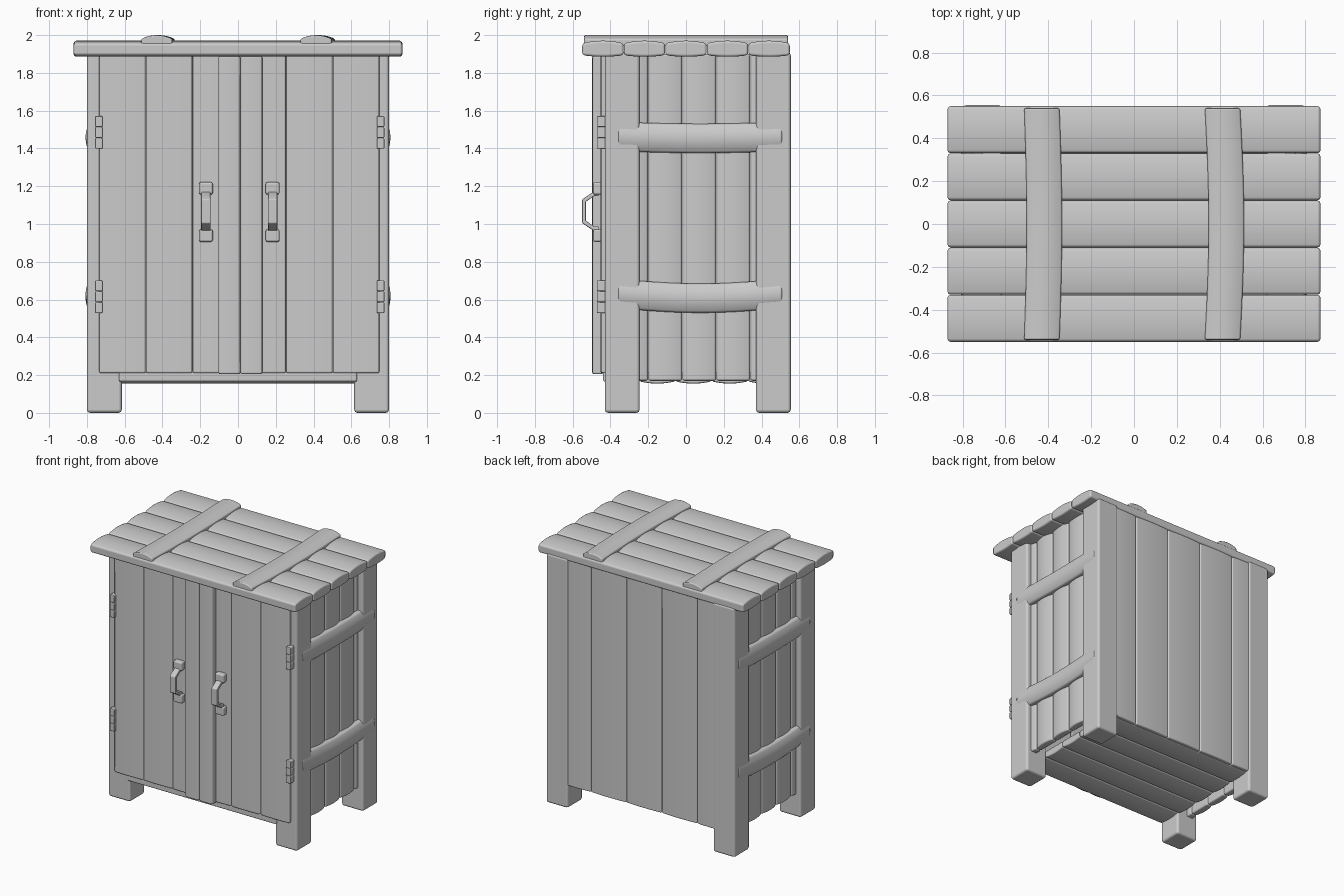
import bpy, bmesh, math
from mathutils import Vector

if "Cube" in bpy.data.objects:
    bpy.data.objects.remove(bpy.data.objects["Cube"])


def finish(name, bm, bevel, segs=2):
    bmesh.ops.recalc_face_normals(bm, faces=bm.faces)
    for f in bm.faces:
        f.smooth = True
    me = bpy.data.meshes.new(name)
    bm.to_mesh(me)
    bm.free()
    ob = bpy.data.objects.new(name, me)
    bpy.context.collection.objects.link(ob)
    m = ob.modifiers.new("bevel", 'BEVEL')
    m.width, m.segments = bevel, segs
    m.limit_method, m.angle_limit = 'ANGLE', math.radians(35)
    m.harden_normals = True
    return ob


def box(name, x, y, z, bevel=0.01):
    bm = bmesh.new()
    bmesh.ops.create_cube(bm, size=1)
    for v in bm.verts:
        v.co = Vector([(r[0] + r[1]) / 2 + c * (r[1] - r[0]) for c, r in zip(v.co, (x, y, z))])
    return finish(name, bm, bevel)


def board(name, p0, p1, out, w, t, crown=0.008, under=0.0, bend=0.0, bevel=0.01):
    """Board from p0 to p1 whose outer face is crowned; bend bows it sideways."""
    p0, p1, out = Vector(p0), Vector(p1), Vector(out)
    side = out.cross((p1 - p0).normalized())
    n, steps = 8, (10 if bend else 1)
    us = [-1 + 2 * i / n for i in range(n + 1)]
    prof = [(u * w / 2, t / 2 - crown * u * u) for u in us]
    prof += [(u * w / 2, -t / 2 + under * u * u) for u in reversed(us)]
    bm = bmesh.new()
    rings = []
    for k in range(steps + 1):
        s = k / steps
        c = p0.lerp(p1, s) + side * (bend * math.sin(math.pi * s))
        rings.append([bm.verts.new(c + side * a + out * b) for a, b in prof])
    for r, q in zip(rings, rings[1:]):
        for i in range(len(r)):
            j = (i + 1) % len(r)
            bm.faces.new((r[i], r[j], q[j], q[i]))
    bm.faces.new(rings[0])
    bm.faces.new(rings[-1])
    return finish(name, bm, bevel)


# Corner legs
for sx in (-1, 1):
    for y0, y1, tag in ((-0.43, -0.245, "front"), (0.37, 0.555, "back")):
        box(f"{tag}_leg", sorted((sx * 0.615, sx * 0.80)), (y0, y1), (0, 1.91), 0.018)

# Roof planks and the two bowed battens across them
for i in range(5):
    y = -0.44 + 0.22 * i
    board("roof_plank", (-0.87, y, 1.928), (0.87, y, 1.928), (0, 0, 1), 0.219, 0.085,
          0.014, 0.008, bevel=0.014)
for x, b in ((-0.43, -0.012), (0.413, -0.018)):
    board("roof_batten", (x, -0.54, 1.972), (x, 0.54, 1.972), (0, 0, 1), 0.165, 0.056,
          0.02, bend=b, bevel=0.008)

# Floor planks
for i in range(5):
    y = -0.344 + 0.192 * i
    board("floor_plank", (-0.63, y, 0.185), (0.63, y, 0.185), (0, 0, -1), 0.191, 0.06, 0.012)

# Side planks with bowed cross rails
for sx in (-1, 1):
    for i in range(5):
        y = -0.29 + 0.18 * i
        board("side_plank", (sx * 0.735, y, 0.17), (sx * 0.735, y, 1.90), (sx, 0, 0),
              0.179, 0.06, 0.014, bevel=0.012)
    for z, b in ((1.463, -0.01), (0.632, -0.025)):
        board("side_rail", (sx * 0.775, -0.36, z), (sx * 0.775, 0.51, z), (sx, 0, 0),
              0.155, 0.064, 0.025, bend=b * sx, bevel=0.012)

# Back planks
for i in range(5):
    x = -0.62 + 0.30 * i
    w = 0.298
    if i in (0, 4):
        w, x = 0.25, x + (0.024 if i == 0 else -0.024)
    board("back_plank", (x, 0.515, 0.17), (x, 0.515, 1.90), (0, 1, 0), w, 0.06, 0.006)

# Doors: three planks each plus a raised strip at the meeting edge
for i in range(6):
    x = -0.612 + 0.2475 * i
    board("door_plank", (x, -0.425, 0.21), (x, -0.425, 1.90), (0, -1, 0), 0.246, 0.056,
          0.004, bevel=0.01)
for x in (-0.046, 0.071):
    board("door_strip", (x, -0.467, 0.205), (x, -0.467, 1.89), (0, -1, 0), 0.116, 0.06, 0.004)

# Hinges: leaf plate and three knuckles
for x in (-0.737, 0.755):
    for z in (1.485, 0.615):
        for k in (-1, 0, 1):
            zc = z + k * 0.058
            box("hinge_knuckle", (x - 0.02, x + 0.02), (-0.472, -0.425),
                (zc - 0.0285, zc + 0.0285), 0.006)

# Handles: two mounts and a bent strap grip
path = [(-0.462, 1.17), (-0.49, 1.17), (-0.55, 1.13), (-0.55, 1.005), (-0.49, 0.965), (-0.462, 0.965)]
inner = [(-0.462, 1.148), (-0.486, 1.148), (-0.53, 1.118), (-0.53, 1.017), (-0.486, 0.987), (-0.462, 0.987)]
for x in (-0.17, 0.183):
    box("handle_mount", (x - 0.037, x + 0.037), (-0.492, -0.445), (1.155, 1.222), 0.012)
    box("handle_mount", (x - 0.037, x + 0.037), (-0.492, -0.445), (0.905, 0.972), 0.012)
    bm = bmesh.new()
    rows = [[bm.verts.new((x + dx, y, z)) for dx, (y, z) in
             ((-0.025, a), (0.025, a), (0.025, b), (-0.025, b))] for a, b in zip(path, inner)]
    for r, q in zip(rows, rows[1:]):
        for i in range(4):
            j = (i + 1) % 4
            bm.faces.new((r[i], r[j], q[j], q[i]))
    bm.faces.new(rows[0])
    bm.faces.new(rows[-1])
    finish("handle_grip", bm, 0.005)
